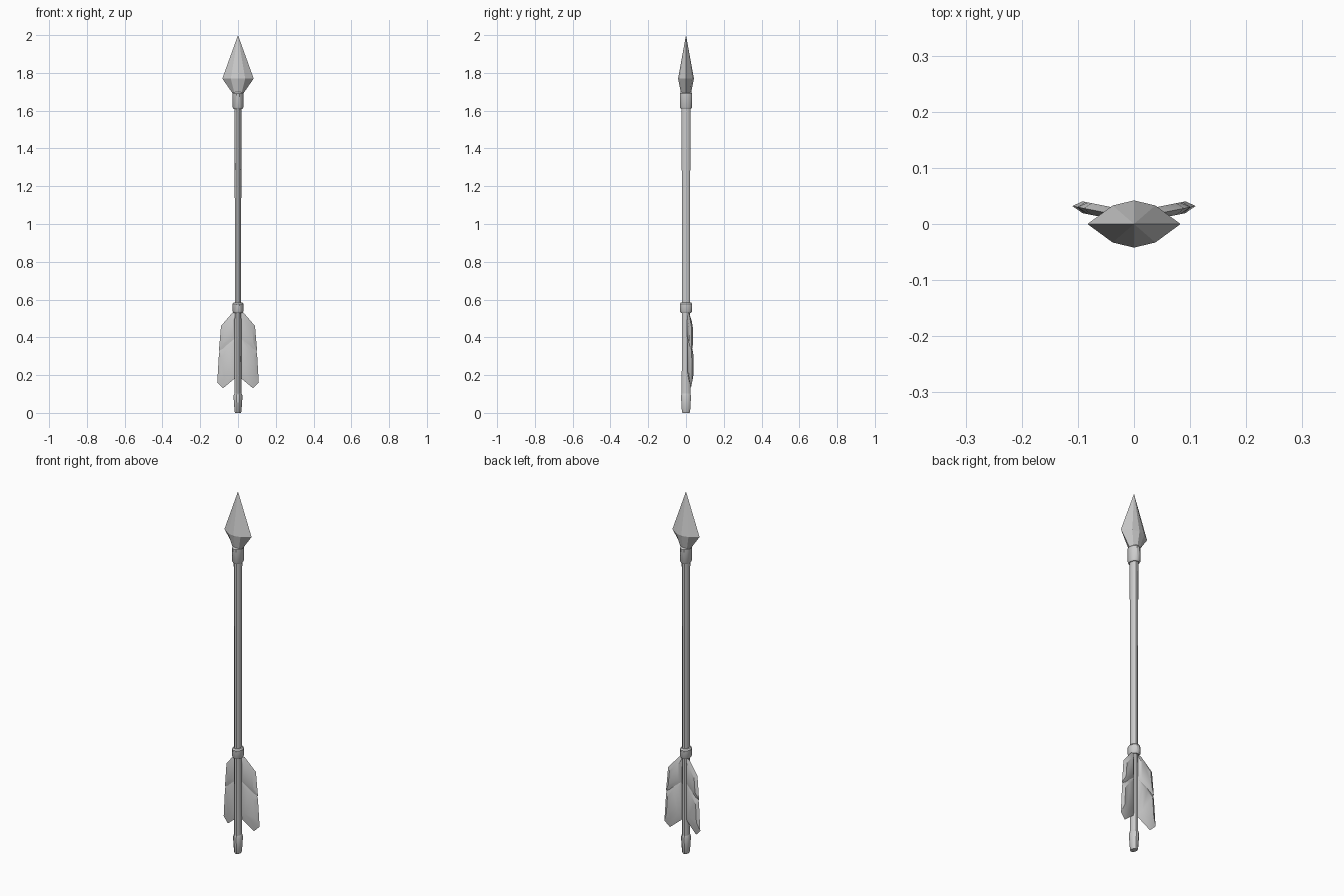
import bpy, bmesh, math
from mathutils import Vector

if "Cube" in bpy.data.objects:
    bpy.data.objects.remove(bpy.data.objects["Cube"])


def finish(name, bm, angle=35):
    bmesh.ops.recalc_face_normals(bm, faces=bm.faces)
    mesh = bpy.data.meshes.new(name)
    bm.to_mesh(mesh)
    bm.free()
    obj = bpy.data.objects.new(name, mesh)
    bpy.context.collection.objects.link(obj)
    bpy.context.view_layer.objects.active = obj
    for o in bpy.context.selected_objects:
        o.select_set(False)
    obj.select_set(True)
    bpy.ops.object.shade_smooth_by_angle(angle=math.radians(angle))
    return obj


def bridge(bm, a, b):
    n = len(a)
    for i in range(n):
        j = (i + 1) % n
        bm.faces.new((a[i], a[j], b[j], b[i]))


def loft(name, rings, sides=10):
    """Stack of elliptical rings given as (z, x radius, y radius)."""
    bm = bmesh.new()
    loops = []
    for z, rx, ry in rings:
        angles = [2 * math.pi * i / sides for i in range(sides)]
        loops.append([bm.verts.new((rx * math.cos(a), ry * math.sin(a), z)) for a in angles])
    for a, b in zip(loops, loops[1:]):
        bridge(bm, a, b)
    bm.faces.new(loops[0])
    bm.faces.new(loops[-1])
    return finish(name, bm)


def vane(name, outline):
    """Lens-shaped feather piece, tilted backwards, mirrored to both sides."""
    bm = bmesh.new()
    cx = sum(p[0] for p in outline) / len(outline)
    cz = sum(p[1] for p in outline) / len(outline)

    def ring(scale, offset):
        pts = []
        for x, z in outline:
            x, z = cx + (x - cx) * scale, cz + (z - cz) * scale
            pts.append(bm.verts.new((x, 0.01 + 0.2 * x + offset, z)))
        return pts
    rim, front, back = ring(1, 0), ring(0.6, -0.009), ring(0.6, 0.012)
    for side in (front, back):
        bridge(bm, rim, side)
        bm.faces.new(side)
    obj = finish(name, bm, 25)
    obj.modifiers.new("mirror", 'MIRROR').use_axis[0] = True
    return obj


# Shaft with a slight waist
loft("shaft", [(0.05, 0.019, 0.024), (0.55, 0.017, 0.023),
               (1.1, 0.017, 0.023), (1.66, 0.02, 0.025)])

# Nock at the tail
loft("nock", [(0.0, 0.015, 0.02), (0.006, 0.018, 0.023),
              (0.09, 0.024, 0.028), (0.105, 0.018, 0.023)])

# Binding collars
for name, low, high in (("tail_collar", 0.53, 0.585), ("head_collar", 1.61, 1.70)):
    loft(name, [(low, 0.024, 0.029), (low + 0.008, 0.029, 0.034),
                (high - 0.008, 0.029, 0.034), (high, 0.023, 0.028)])

# Faceted arrowhead with a flattened eight-sided section
bm = bmesh.new()
section = [(0.083, 0), (0.038, 0.033), (0, 0.042), (-0.038, 0.033),
           (-0.083, 0), (-0.038, -0.033), (0, -0.042), (0.038, -0.033)]
wide = [bm.verts.new((x, y, 1.77)) for x, y in section]
base = [bm.verts.new((0.024 * math.cos(i * math.pi / 4),
                      0.025 * math.sin(i * math.pi / 4), 1.685)) for i in range(8)]
bridge(bm, base, wide)
bm.faces.new(base)
tip = bm.verts.new((0, 0, 2.0))
for i in range(8):
    bm.faces.new((wide[i], wide[(i + 1) % 8], tip))
finish("arrowhead", bm, 20)

# Fletching: upper and lower overlapping feather pieces
vane("upper_feather", [(0.008, 0.535), (0.03, 0.53), (0.09, 0.46),
                       (0.101, 0.33), (0.085, 0.325), (0.008, 0.385)])
vane("lower_feather", [(0.008, 0.42), (0.05, 0.385), (0.095, 0.335), (0.101, 0.31),
                       (0.11, 0.16), (0.08, 0.13), (0.008, 0.19)])
